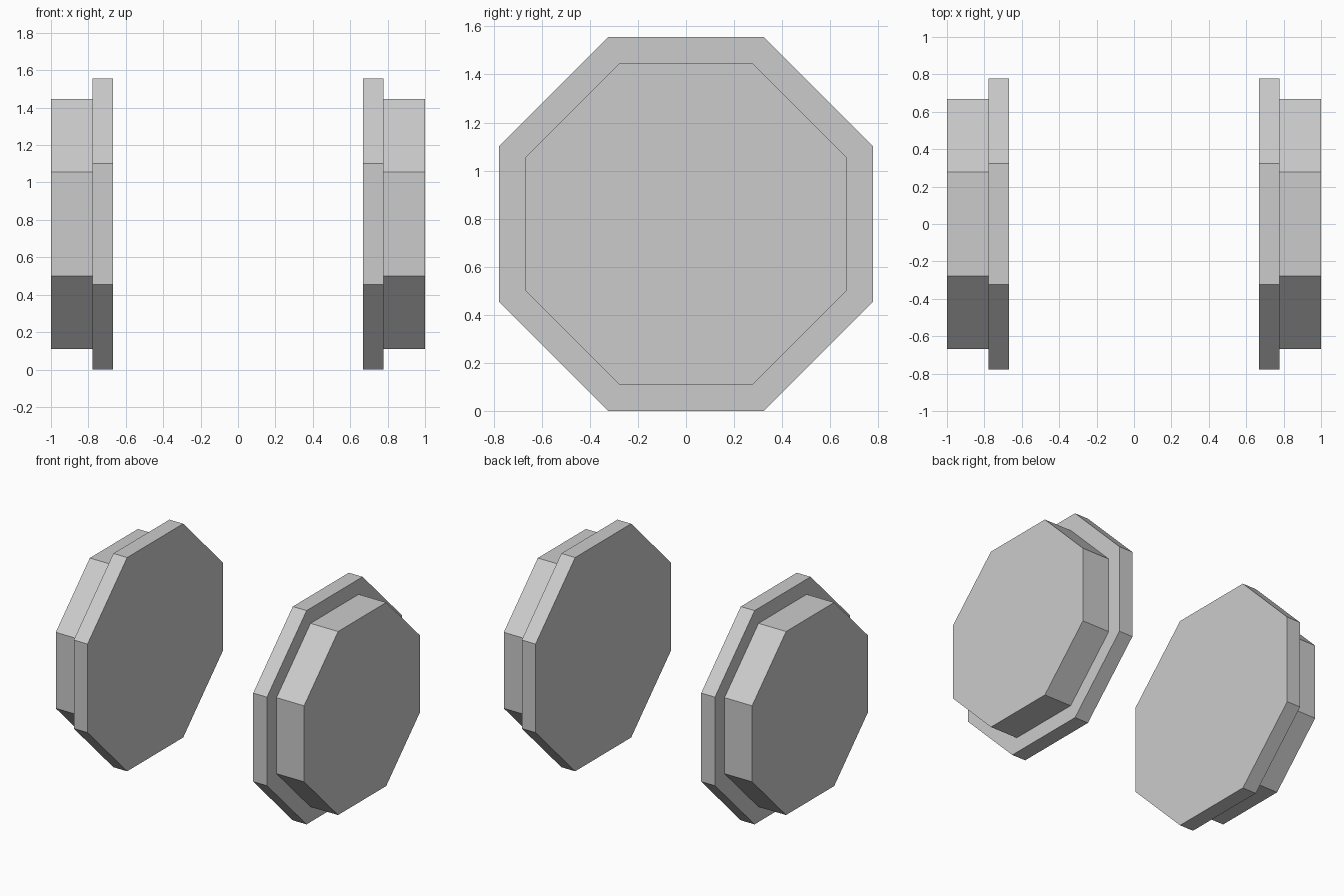
import bpy, bmesh, math
from mathutils import Matrix

cube = bpy.data.objects.get("Cube")
if cube:
    bpy.data.objects.remove(cube, do_unlink=True)

SIDES = 8
FLANGE_APOTHEM = 0.778
TREAD_APOTHEM = 0.668
FLANGE_IN, FLANGE_OUT, TREAD_OUT = 0.667, 0.778, 1.0

# Single grey material
grey = bpy.data.materials.new("wheel grey")
grey.use_nodes = True
colour = (0.6, 0.6, 0.6, 1)
grey.diffuse_color = colour
grey.node_tree.nodes["Principled BSDF"].inputs["Base Color"].default_value = colour


def make_wheel(name, side):
    """Octagonal flange with a narrower tread extruded from its outer face."""
    bm = bmesh.new()
    radius = FLANGE_APOTHEM / math.cos(math.pi / SIDES)
    bmesh.ops.create_cone(bm, cap_ends=True, segments=SIDES, radius1=radius,
                          radius2=radius, depth=FLANGE_OUT - FLANGE_IN)
    # Flats up and down, axle along x
    bmesh.ops.transform(bm, verts=bm.verts, matrix=(
        Matrix.Translation(((FLANGE_IN + FLANGE_OUT) / 2, 0, 0))
        @ Matrix.Rotation(math.pi / 2, 4, 'Y')
        @ Matrix.Rotation(math.pi / SIDES, 4, 'Z')))
    # Tread: inset the outer face and pull it outwards
    bm.normal_update()
    outer = max(bm.faces, key=lambda f: f.calc_center_median().x)
    bmesh.ops.inset_region(bm, faces=[outer], use_even_offset=True,
                           thickness=FLANGE_APOTHEM - TREAD_APOTHEM)
    outer = max(bm.faces, key=lambda f: f.normal.x * len(f.verts))
    cap = bmesh.ops.extrude_discrete_faces(bm, faces=[outer])["faces"][0]
    bmesh.ops.translate(bm, verts=cap.verts, vec=(TREAD_OUT - FLANGE_OUT, 0, 0))
    bmesh.ops.recalc_face_normals(bm, faces=bm.faces)

    mesh = bpy.data.meshes.new(name)
    bm.to_mesh(mesh)
    bm.free()
    mesh.materials.append(grey)
    wheel = bpy.data.objects.new(name, mesh)
    wheel.location.z = FLANGE_APOTHEM
    wheel.rotation_euler.z = 0 if side > 0 else math.pi
    bpy.context.collection.objects.link(wheel)


make_wheel("left_wheel", 1)
make_wheel("right_wheel", -1)
